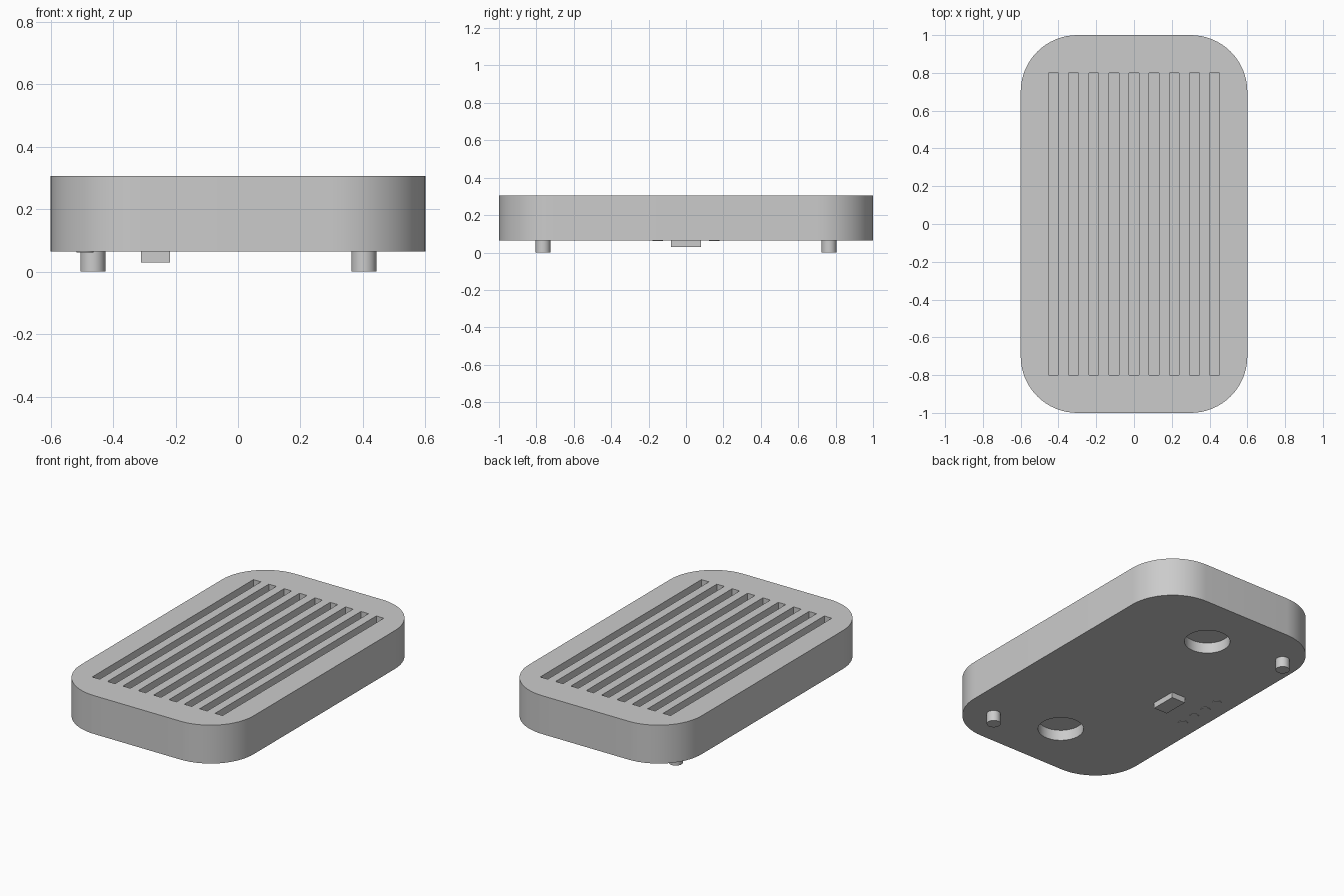
import bpy, bmesh, math
from mathutils import Matrix, Vector

cube = bpy.data.objects.get("Cube")
if cube:
    bpy.data.objects.remove(cube, do_unlink=True)

BOTTOM, TOP = 0.065, 0.306
RECESS = 0.066

grey = bpy.data.materials.new("plain grey")
grey.use_nodes = True
grey.diffuse_color = (0.6, 0.6, 0.6, 1)
grey.node_tree.nodes["Principled BSDF"].inputs["Base Color"].default_value = (0.6, 0.6, 0.6, 1)


def add_box(bm, centre, size):
    bmesh.ops.create_cube(bm, size=1, matrix=Matrix.Translation(centre) @ Matrix.Diagonal((*size, 1)))


def add_cylinder(bm, x, y, z0, z1, radius, sides=48):
    bmesh.ops.create_cone(bm, cap_ends=True, segments=sides, radius1=radius, radius2=radius,
                          depth=z1 - z0, matrix=Matrix.Translation((x, y, (z0 + z1) / 2)))


def make_object(name, bm):
    mesh = bpy.data.meshes.new(name)
    bmesh.ops.recalc_face_normals(bm, faces=bm.faces[:])
    bm.to_mesh(mesh)
    bm.free()
    mesh.materials.append(grey)
    obj = bpy.data.objects.new(name, mesh)
    bpy.context.collection.objects.link(obj)
    return obj


def smooth(obj):
    bpy.ops.object.select_all(action='DESELECT')
    obj.select_set(True)
    bpy.context.view_layer.objects.active = obj
    bpy.ops.object.shade_smooth_by_angle(angle=math.radians(30))


# Rounded slab
bm = bmesh.new()
steps, radius = 16, 0.3
outline = []
for quarter, (sx, sy) in enumerate([(1, 1), (-1, 1), (-1, -1), (1, -1)]):
    for i in range(steps + 1):
        a = (quarter + i / steps) * math.pi / 2
        outline.append(bm.verts.new((sx * 0.3 + radius * math.cos(a),
                                     sy * 0.7 + radius * math.sin(a), BOTTOM)))
face = bm.faces.new(outline)
grown = bmesh.ops.extrude_face_region(bm, geom=[face])
bmesh.ops.translate(bm, vec=Vector((0, 0, TOP - BOTTOM)),
                    verts=[v for v in grown["geom"] if isinstance(v, bmesh.types.BMVert)])
body = make_object("body", bm)

# Cutter: long slots on top, round pockets underneath
bm = bmesh.new()
for i in range(-4, 5):
    add_box(bm, (i * 0.1067, 0, TOP), (0.052, 1.6, 2 * RECESS))
for y in (-0.65, 0.65):
    add_cylinder(bm, 0, y, BOTTOM - 0.05, BOTTOM + RECESS, 0.13)
cutter = make_object("recess_cutter", bm)
cutter.hide_render = True

cut = body.modifiers.new("recesses", 'BOOLEAN')
cut.operation = 'DIFFERENCE'
cut.solver = 'EXACT'
cut.object = cutter
bpy.ops.object.select_all(action='DESELECT')
body.select_set(True)
bpy.context.view_layer.objects.active = body
bpy.ops.object.modifier_apply(modifier=cut.name)
bpy.data.objects.remove(cutter, do_unlink=True)
smooth(body)

# Two feet at opposite corners
for name, x, y in (("front_foot", 0.403, -0.765), ("back_foot", -0.465, 0.765)):
    bm = bmesh.new()
    add_cylinder(bm, x, y, 0, BOTTOM + 0.01, 0.04, 32)
    smooth(make_object(name, bm))

# Small block underneath
bm = bmesh.new()
add_box(bm, (-0.264, 0, 0.05), (0.094, 0.16, 0.04))
make_object("connector_block", bm)

# Row of thin buttons beside the block
for i in range(4):
    bm = bmesh.new()
    add_cylinder(bm, -0.49, (i - 1.5) * 0.1, BOTTOM - 0.003, BOTTOM + 0.003, 0.028, 24)
    smooth(make_object(f"button_{i + 1}", bm))
